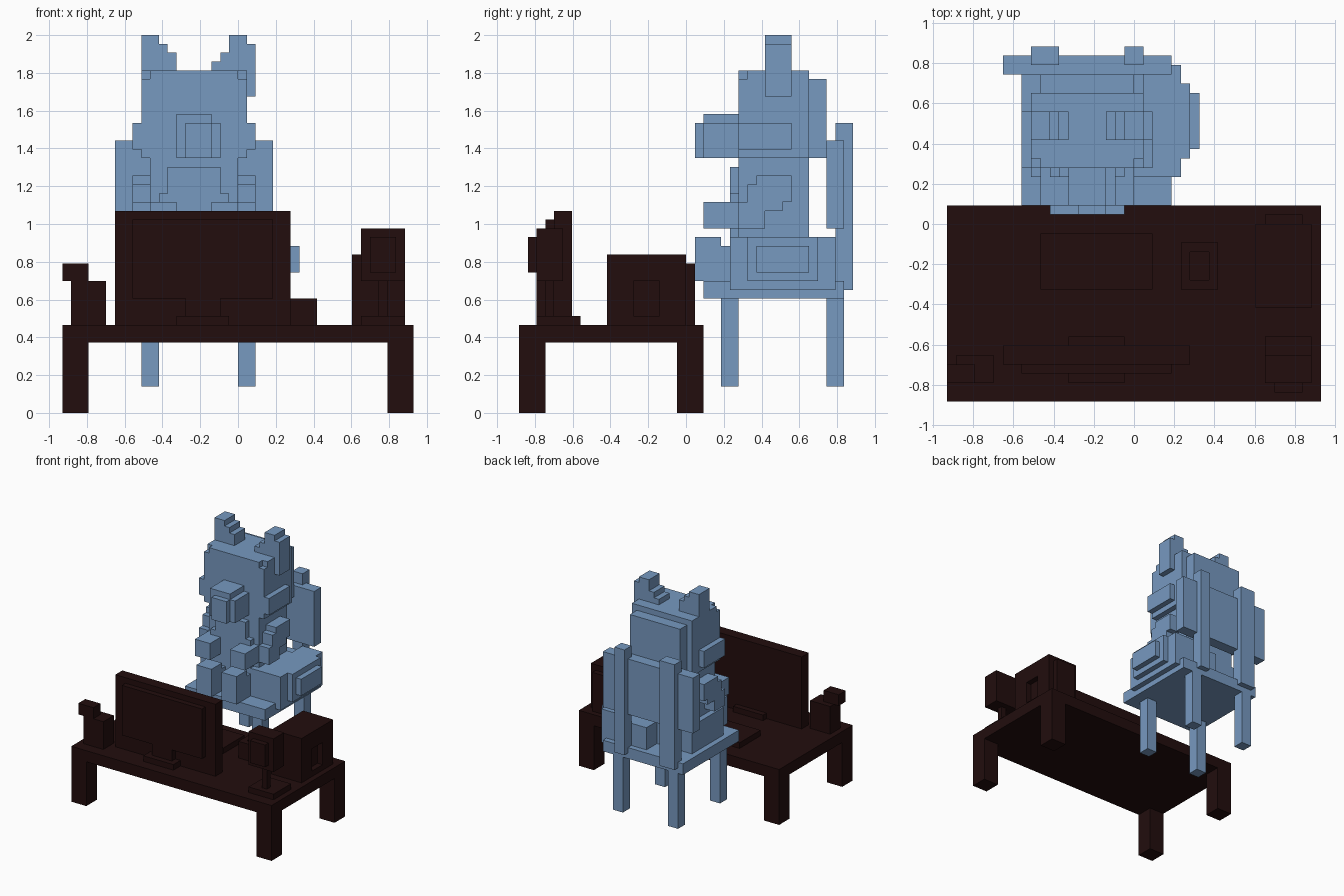
import bpy, bmesh

cube = bpy.data.objects.get("Cube")
if cube:
    bpy.data.objects.remove(cube, do_unlink=True)

U = 2.0 / 43  # one grid block


def material(name, rgb):
    m = bpy.data.materials.new(name)
    m.use_nodes = True
    m.diffuse_color = (*rgb, 1)
    bsdf = next(n for n in m.node_tree.nodes if n.type == 'BSDF_PRINCIPLED')
    bsdf.inputs["Base Color"].default_value = (*rgb, 1)
    return m


DARK = material("dark brown", (0.016, 0.004, 0.004))
BLUE = material("soft blue", (0.184, 0.319, 0.527))


def blocks(name, mat, *boxes):
    """One object from boxes given as (x0, x1, y0, y1, z0, z1) in grid blocks."""
    bm = bmesh.new()
    for x0, x1, y0, y1, z0, z1 in boxes:
        verts = bmesh.ops.create_cube(bm, size=1)["verts"]
        for v in verts:
            v.co.x = U * (x1 if v.co.x > 0 else x0)
            v.co.y = U * (y1 if v.co.y > 0 else y0)
            v.co.z = U * (z1 if v.co.z > 0 else z0)
    me = bpy.data.meshes.new(name)
    bm.to_mesh(me)
    bm.free()
    me.materials.append(mat)
    ob = bpy.data.objects.new(name, me)
    bpy.context.collection.objects.link(ob)
    return ob


def mirrored(box, centre=-5):
    """Box reflected about the seated figure's middle plane."""
    return (2 * centre - box[1], 2 * centre - box[0], *box[2:])


def pair(name, *boxes):
    blocks("left_" + name, BLUE, *boxes)
    blocks("right_" + name, BLUE, *[mirrored(b) for b in boxes])


# Desk
blocks("desk_top", DARK, (-20, 20, -19, 2, 8, 10))
for side, x in (("right", -20), ("left", 17)):
    for end, y in (("front", -19), ("back", -1)):
        blocks(f"desk_leg_{end}_{side}", DARK, (x, x + 3, y, y + 3, 0, 8))

# Monitor, facing the chair
blocks("monitor_screen", DARK, (-14, 6, -15, -13, 10, 23))
blocks("monitor_casing", DARK, (-12, 4, -16, -15, 13, 22))
blocks("monitor_stand", DARK, (-7, -1, -17, -12, 10, 11), (-6, -2, -16, -15, 11, 13))
blocks("keyboard", DARK, (-10, 2, -7, -1, 10, 11))

# Cup with open middle
blocks("cup", DARK, (5, 6, -7, -2, 10, 13), (8, 9, -7, -2, 10, 13),
       (6, 8, -7, -6, 10, 13), (6, 8, -3, -2, 10, 13), (6, 8, -6, -3, 10, 11))

# Dispenser
blocks("dispenser_body", DARK, (-19, -15, -17, -14, 10, 15))
blocks("dispenser_head", DARK, (-20, -17, -17, -15, 15, 17))

# Desk camera on a small stand
blocks("camera_base", DARK, (14, 19, -17, -12, 10, 11))
blocks("camera_neck", DARK, (16, 17, -16, -15, 11, 15))
blocks("camera_head", DARK, (14, 19, -17, -14, 15, 21), (15, 18, -18, -17, 16, 20))

# Computer case with a recessed side window
blocks("computer_case", DARK, (13, 18, -9, 0, 10, 18), (18, 19, -9, -6, 10, 18),
       (18, 19, -3, 0, 10, 18), (18, 19, -6, -3, 15, 18), (18, 19, -6, -3, 10, 11))
blocks("computer_back", DARK, (14, 18, 0, 1, 10, 17))

# Chair
blocks("chair_seat", BLUE, (-12, 4, 2, 18, 13, 15))
for side, x in (("right", -11), ("left", 0)):
    for end, y in (("front", 4), ("back", 16)):
        blocks(f"chair_leg_{end}_{side}", BLUE, (x, x + 2, y, y + 2, 3, 13))
blocks("chair_back_panel", BLUE, (-14, 4, 16, 18, 21, 31))
blocks("chair_post_right", BLUE, (-11, -8, 17, 19, 14, 33))
blocks("chair_post_left", BLUE, (-1, 1, 17, 19, 14, 33))

# Figure: body
blocks("hips", BLUE, (-11, 1, 5, 14, 15, 20))
blocks("torso", BLUE, (-10, 0, 6, 14, 20, 29))
blocks("chest_fur", BLUE, (-8, -2, 5, 6, 20, 28), (-9, -1, 5, 6, 20, 25))

# Figure: limbs
pair("arm", (0, 2, 8, 12, 24, 27), (0, 2, 7, 11, 23, 26), (0, 2, 6, 9, 21, 24))
pair("hand", (-3, 0, 2, 6, 21, 24))
pair("thigh", (-4, -1, 4, 6, 15, 19))
pair("foot", (-4, -1, 1, 4, 15, 20))

# Tail curled beside the hips
blocks("tail", BLUE, (1, 5, 5, 17, 14, 20), (5, 6, 7, 15, 15, 20),
       (6, 7, 8, 14, 16, 19), (-4, 1, 14, 17, 15, 19))

# Figure: head
blocks("head", BLUE, (-11, 1, 6, 14, 29, 38), (-11, 1, 7, 14, 38, 39), (-10, 0, 6, 7, 38, 39))
blocks("head_back", BLUE, (-10, 0, 14, 16, 29, 38))
pair("cheek", (1, 2, 6, 12, 30, 33))
blocks("snout", BLUE, (-7, -2, 2, 6, 29, 33), (-7, -3, 2, 6, 33, 34), (-6, -3, 1, 2, 29, 33))
blocks("right_ear", BLUE, (-11, -9, 9, 12, 39, 43), (-9, -8, 9, 12, 39, 42), (-8, -7, 9, 12, 39, 41))
blocks("left_ear", BLUE, (-1, 1, 9, 12, 39, 43), (1, 2, 9, 12, 36, 42),
       (-2, -1, 9, 12, 39, 41), (-3, -2, 9, 12, 39, 40))
